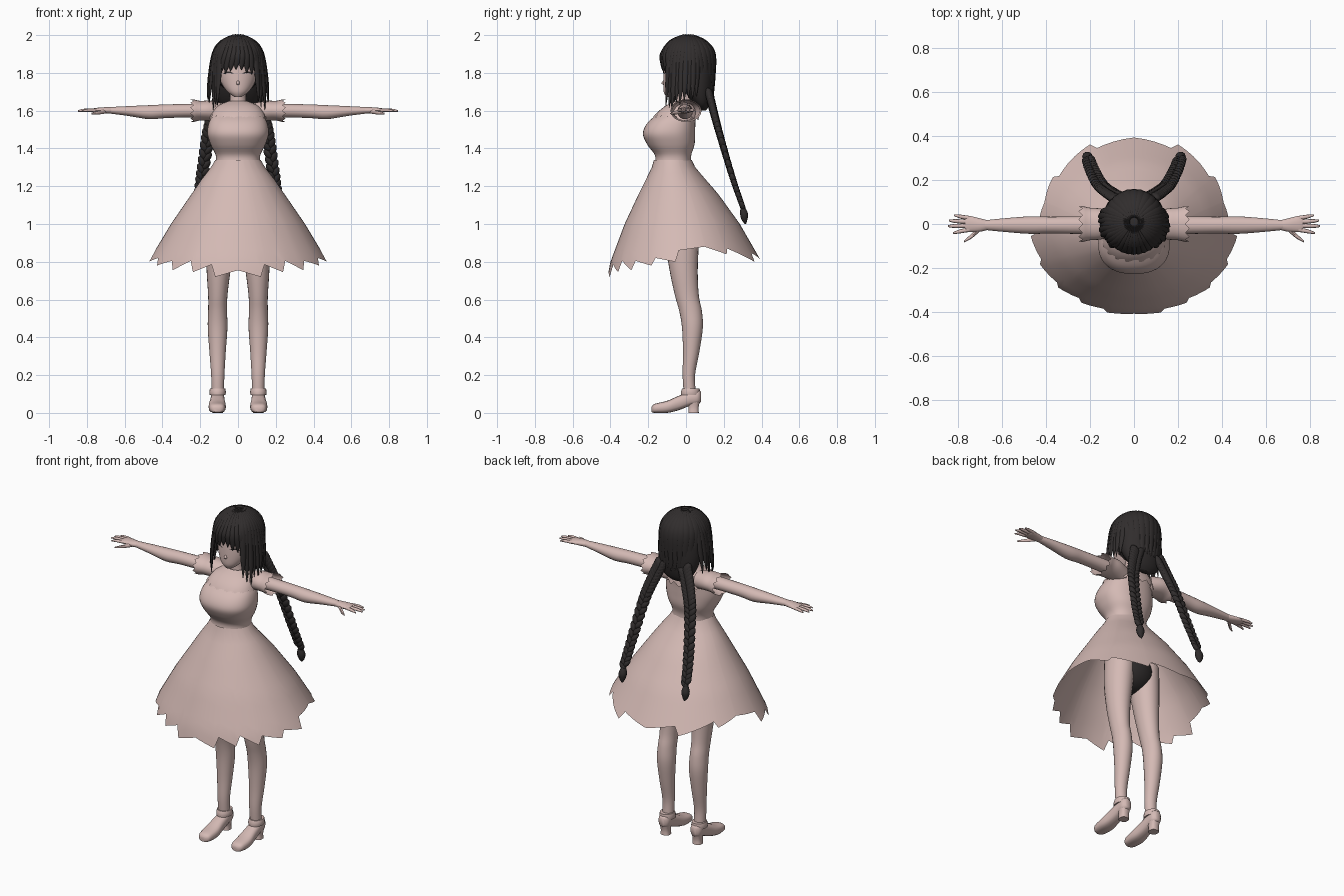
import bpy, bmesh, math, random
from mathutils import Vector, Matrix

if "Cube" in bpy.data.objects:
    bpy.data.objects.remove(bpy.data.objects["Cube"])
random.seed(4)
X, Y, Z = Vector((1, 0, 0)), Vector((0, 1, 0)), Vector((0, 0, 1))


def material(name, rgb):
    m = bpy.data.materials.new(name)
    m.use_nodes = True
    m.diffuse_color = (*rgb, 1)
    bsdf = next(n for n in m.node_tree.nodes if n.type == "BSDF_PRINCIPLED")
    bsdf.inputs["Base Color"].default_value = (*rgb, 1)
    bsdf.inputs["Roughness"].default_value = 0.8
    return m


PINK = material("pale_pink", (0.66, 0.49, 0.46))
BLACK = material("soft_black", (0.03, 0.026, 0.026))


def finish(name, bm, mat, angle=50):
    bmesh.ops.recalc_face_normals(bm, faces=bm.faces)
    mesh = bpy.data.meshes.new(name)
    bm.to_mesh(mesh)
    bm.free()
    mesh.materials.append(mat)
    ob = bpy.data.objects.new(name, mesh)
    bpy.context.collection.objects.link(ob)
    bpy.ops.object.select_all(action="DESELECT")
    ob.select_set(True)
    bpy.context.view_layer.objects.active = ob
    bpy.ops.object.shade_smooth_by_angle(angle=math.radians(angle))
    return ob


def spline(rows, steps):
    """Catmull-Rom through rows of any width."""
    rows = [Vector(r) for r in rows]
    ext = [rows[0]] + rows + [rows[-1]]
    out = []
    for a, b, c, d in zip(ext, ext[1:], ext[2:], ext[3:]):
        for k in range(steps):
            t = k / steps
            out.append(0.5 * (2 * b + (c - a) * t + (2 * a - 5 * b + 4 * c - d) * t * t
                              + (3 * b - a - 3 * c + d) * t ** 3))
    return out + [rows[-1]]


def loft(name, rows, u, v, mat, n=20, steps=4, power=1, zig=None, cap=True, bm=None):
    """Skin rings (x, y, z, radius_u, radius_v); v=None turns the rings with the path."""
    own = bm is None
    bm = bm or bmesh.new()
    rows = spline(rows, steps)
    pos = [Vector(r[:3]) for r in rows]
    rings = []
    for i, r in enumerate(rows):
        w = v or (pos[min(i + 1, len(pos) - 1)] - pos[max(i - 1, 0)]).cross(u).normalized()
        ring = []
        for k in range(n):
            a = math.tau * k / n
            c, s = math.cos(a), math.sin(a)
            c, s = (math.copysign(abs(q) ** power, q) for q in (c, s))
            p = pos[i] + u * (r[3] * c) + w * (r[4] * s)
            if zig and i == len(rows) - 1 and k % 2:
                p += Vector(zig)
            ring.append(bm.verts.new(p))
        rings.append(ring)
    for p, q in zip(rings, rings[1:]):
        for k in range(n):
            bm.faces.new((p[k], p[k - 1], q[k - 1], q[k]))
    if cap:
        bm.faces.new(rings[0])
        bm.faces.new(rings[-1])
    return finish(name, bm, mat) if own else None


def ellipsoid(bm, centre, radii, rot=Matrix(), seg=12):
    m = Matrix.Translation(centre) @ rot.to_4x4() @ Matrix.Diagonal((*radii, 1))
    bmesh.ops.create_uvsphere(bm, u_segments=seg, v_segments=seg // 2 + 2, radius=1, matrix=m)


def lookup(table, t):
    for a, b in zip(table, table[1:]):
        if a[0] <= t <= b[0]:
            f = (t - a[0]) / (b[0] - a[0])
            return [p + (q - p) * f for p, q in zip(a, b)][1:]
    return list(table[-1][1:])


# Bodice, neck and head
loft("bodice", [(0, -.07, 1.30, .12, .10), (0, -.068, 1.36, .117, .095), (0, -.08, 1.42, .145, .125),
                (0, -.09, 1.48, .163, .138), (0, -.075, 1.54, .153, .125), (0, -.04, 1.59, .125, .095),
                (0, -.015, 1.63, .10, .06), (0, -.01, 1.645, .05, .045)], X, Y, PINK, 40, 5, .85)
loft("neck", [(0, -.005, 1.6, .055, .05), (0, -.01, 1.67, .042, .042), (0, -.015, 1.75, .045, .045)], X, Y, PINK)
loft("head", [(0, -.085, 1.672, .018, .018), (0, -.065, 1.70, .056, .053), (0, -.035, 1.75, .09, .085),
              (0, -.015, 1.82, .106, .102), (0, -.005, 1.9, .10, .105), (0, 0, 1.97, .05, .05)], X, Y, PINK, 32, 5)
loft("nose", [(0, -.112, 1.765, .004, .003), (0, -.12, 1.745, .009, .010), (0, -.112, 1.735, .005, .004)], X, Y, PINK, 8)
loft("mouth", [(-.013, -.111, 1.716, .003, .002), (.013, -.111, 1.716, .003, .002)], Y, Z, BLACK, 6)

# Collar frill
loft("collar_frill", [(0, -.01, 1.65, .052, .05), (0, -.03, 1.622, .112, .085), (0, -.052, 1.57, .148, .122)],
     X, Y, PINK, 36, 3, .85, (0, 0, -.025), False)

# Skirt with torn hem: profile (height, centre y, radius x, radius y), hem (degrees from front, height)
PROFILE = [(.70, 0, .505, .42), (.8, 0, .475, .40), (1.0, -.02, .355, .305), (1.16, -.04, .245, .21),
           (1.24, -.055, .19, .155), (1.30, -.066, .143, .115), (1.34, -.07, .12, .10)]
HEM = [(0, .755), (14, .72), (17, .785), (29, .745), (32, .805), (45, .755), (48, .805), (63, .78), (66, .82),
       (82, .80), (85, .86), (107, .88), (125, .84), (128, .87), (155, .80), (158, .845), (180, .81)]
half = sorted({h[0] for h in HEM} | set(range(0, 181, 6)))
bm = bmesh.new()
columns = []
for deg in half + [-d for d in reversed(half[1:-1])]:
    low, a, col = lookup(HEM, abs(deg))[0], math.radians(deg), []
    for k in range(15):
        z = 1.34 + (low - 1.34) * k / 14
        cy, rx, ry = lookup(PROFILE, z)
        col.append(bm.verts.new((rx * math.sin(a), cy - ry * math.cos(a), z)))
    columns.append(col)
for p, q in zip(columns, columns[1:] + columns[:1]):
    for k in range(14):
        bm.faces.new((p[k], q[k], q[k + 1], p[k + 1]))
finish("skirt", bm, PINK)

# Underwear
bm = bmesh.new()
ellipsoid(bm, (0, -.03, 1.0), (.145, .115, .12), seg=24)
finish("underwear", bm, BLACK)

for s, side in ((1, "left"), (-1, "right")):
    # Arm, sleeve and hand
    loft(side + "_arm", [(s * .08, -.005, 1.6, .04, .04), (s * .25, -.005, 1.6, .04, .036),
                         (s * .38, -.005, 1.597, .038, .036), (s * .47, -.005, 1.592, .04, .037),
                         (s * .58, -.005, 1.598, .032, .026), (s * .68, -.005, 1.602, .022, .017)], Y, Z, PINK)
    loft(side + "_sleeve", [(s * .085, 0, 1.59, .05, .05), (s * .15, 0, 1.6, .07, .053),
                            (s * .2, 0, 1.6, .074, .052), (s * .235, 0, 1.6, .082, .06)],
         Y, Z, PINK, 24, 4, 1, (s * .018, 0, 0), False)
    bm = bmesh.new()
    loft("", [(s * .66, -.005, 1.602, .02, .016), (s * .70, -.005, 1.602, .03, .017),
              (s * .75, 0, 1.602, .037, .013), (s * .77, 0, 1.602, .033, .009)], Y, Z, PINK, 14, bm=bm)
    for y0, y1, tip in ((-.026, -.042, .825), (-.008, -.01, .848), (.01, .016, .843), (.027, .04, .82)):
        loft("", [(s * .75, y0, 1.602, .010, .009), (s * (tip - .03), (y0 + y1) / 2, 1.602, .009, .008),
                  (s * tip, y1, 1.598, .004, .004)], Y, Z, PINK, 8, bm=bm)
    loft("", [(s * .70, -.02, 1.597, .012, .012), (s * .74, -.055, 1.59, .011, .010),
              (s * .775, -.08, 1.585, .004, .004)], Y, Z, PINK, 8, bm=bm)
    finish(side + "_hand", bm, PINK)

    # Leg
    loft(side + "_leg", [(s * .085, -.02, 1.05, .08, .095), (s * .095, -.02, .9, .076, .088),
                         (s * .103, -.012, .75, .063, .074), (s * .107, .005, .62, .051, .063),
                         (s * .108, .024, .54, .05, .06), (s * .108, .034, .45, .052, .055),
                         (s * .108, .027, .32, .043, .043), (s * .107, .015, .2, .035, .033),
                         (s * .107, .02, .10, .032, .032), (s * .107, .02, .06, .028, .03)], X, Y, PINK, 24)

    # Shoe: body along its length, heel block and ankle strap
    bm = bmesh.new()
    loft("", [(s * .11, -.182, .018, .018, .014), (s * .11, -.165, .024, .038, .024),
              (s * .11, -.10, .032, .046, .032), (s * .109, -.04, .052, .04, .038),
              (s * .108, .02, .075, .036, .038), (s * .108, .062, .085, .033, .038),
              (s * .108, .08, .085, .016, .025)], X, Z, PINK, 16, 4, .75, bm=bm)
    loft("", [(s * .108, .042, .07, .032, .034), (s * .108, .04, .03, .026, .027),
              (s * .108, .04, 0, .028, .028)], X, Y, PINK, 16, 3, .75, bm=bm)
    loft("", [(s * .108, .024, .095, .042, .05), (s * .108, .024, .112, .044, .05),
              (s * .108, .026, .13, .040, .046)], X, Y, PINK, 16, 2, bm=bm)
    finish(side + "_shoe", bm, PINK)

    # Eyelash and brow lines
    for part, z in (("eyelash", 1.80), ("eyebrow", 1.838)):
        size = .005 if part == "eyelash" else .0025
        loft(side + "_" + part, [(s * .024, -.114, z - .004, .002, .002), (s * .05, -.105, z + .004, .003, size),
                                 (s * .076, -.086, z - .004, .002, .003)], Y, Z, BLACK, 6)

    # Braid of paired lobes, with a tie and a loose end
    path = spline([(s * .075, .12, 1.70), (s * .115, .145, 1.6), (s * .155, .18, 1.47),
                   (s * .19, .245, 1.25), (s * .21, .30, 1.09)], 6)
    bm = bmesh.new()
    for i in range(1, len(path) - 1):
        t = i / len(path)
        along = (path[i + 1] - path[i - 1]).normalized()
        width = .026 - .009 * t
        for e in (-1, 1):
            lean = (along - X * e * .55).normalized()
            centre = path[i] + X * e * width * .65 + along * (.009 * e)
            ellipsoid(bm, centre, (width * .8, width, width * 1.6), Z.rotation_difference(lean).to_matrix(), 10)
    ellipsoid(bm, path[-1], (.014, .014, .014))
    loft("", [(s * .21, .30, 1.095, .01, .01), (s * .212, .307, 1.055, .024, .022),
              (s * .213, .31, 1.02, .017, .015), (s * .21, .315, 1.0, .003, .003)], X, Y, BLACK, 10, bm=bm)
    finish(side + "_braid", bm, BLACK)

# Hair cap, open over the face
bm = bmesh.new()
CENTRE = Vector((0, .01, 1.845))
ellipsoid(bm, CENTRE, (.135, .145, .15), seg=36)
face = [f for f in bm.faces if f.calc_center_median().y < -.035 and f.calc_center_median().z < 1.87]
bmesh.ops.delete(bm, geom=face, context="FACES")
finish("hair_cap", bm, BLACK)
loft("back_hair", [(0, .045, 1.87, .13, .105), (0, .055, 1.77, .134, .095), (0, .07, 1.69, .12, .072),
                   (0, .085, 1.63, .09, .04), (0, .09, 1.60, .04, .015)], X, Y, BLACK, 28)


def lock(bm, deg, end_deg, z_end, reach, width):
    """One flattened strand from crown to tip."""
    rows = []
    for elev, w in ((82, .3), (52, .9), (22, 1)):
        a, e = math.radians(deg), math.radians(elev)
        rows.append((.137 * math.cos(e) * math.sin(a), CENTRE.y - .146 * math.cos(e) * math.cos(a),
                     CENTRE.z + .15 * math.sin(e), width * w, .012))
    top = rows[-1][2]
    for f, w in ((.55, .8), (1, .08)):
        a = math.radians(deg + (end_deg - deg) * f)
        r = .138 + (reach - .138) * f
        rows.append((r * math.sin(a), CENTRE.y - r * math.cos(a), top + (z_end - top) * f, width * w, .012 * w))
    a = math.radians(deg)
    loft("", rows, Vector((math.cos(a), math.sin(a), 0)), None, BLACK, 8, 4, bm=bm)


# Bangs, long side locks and back strands
bangs, sides, back = bmesh.new(), bmesh.new(), bmesh.new()
for deg in range(-40, 41, 10):
    lock(bangs, deg, deg * 1.25 - 5, 1.825 - abs(deg - 8) * .0008 - random.uniform(0, .02), .137, .02)
for s in (-1, 1):
    for deg in range(46, 111, 8):
        z = 1.60 + abs(deg - 62) * .0012 + random.uniform(0, .035)
        lock(sides, s * deg, s * (deg - 3), z, random.uniform(.148, .168), .021)
for deg in range(115, 246, 13):
    lock(back, deg, 180 + (deg - 180) * .85, 1.665 + random.uniform(0, .03), .135, .027)
finish("bangs", bangs, BLACK)
finish("side_locks", sides, BLACK)
finish("back_strands", back, BLACK)
